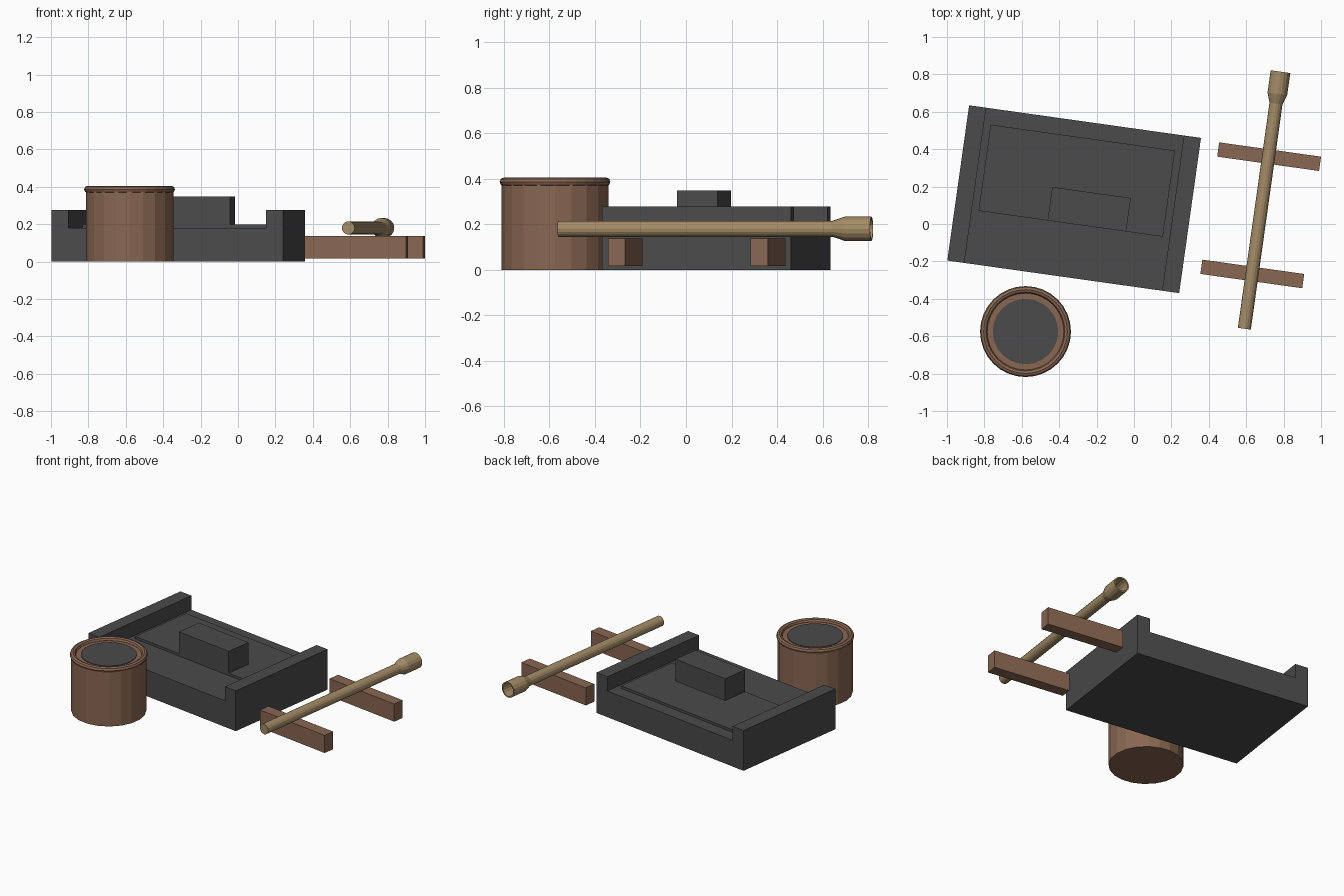
import bpy, bmesh, math
from mathutils import Matrix, Vector

if "Cube" in bpy.data.objects:
    bpy.data.objects.remove(bpy.data.objects["Cube"], do_unlink=True)

TURN = math.radians(-8)


def material(name, rgb):
    m = bpy.data.materials.new(name)
    m.use_nodes = True
    m.diffuse_color = (*rgb, 1)
    m.node_tree.nodes["Principled BSDF"].inputs["Base Color"].default_value = (*rgb, 1)
    return m


GREY = material("dark grey", (0.07, 0.07, 0.07))
BROWN = material("wood brown", (0.25, 0.135, 0.085))
TAN = material("tan", (0.37, 0.26, 0.135))


def finish(name, bm, mat, matrix):
    bmesh.ops.recalc_face_normals(bm, faces=bm.faces)
    mesh = bpy.data.meshes.new(name)
    bm.to_mesh(mesh)
    bm.free()
    mesh.materials.append(mat)
    ob = bpy.data.objects.new(name, mesh)
    ob.matrix_world = matrix
    bpy.context.collection.objects.link(ob)
    return ob


def turned(x, y, z=0):
    return Matrix.Translation((x, y, z)) @ Matrix.Rotation(TURN, 4, "Z")


def box(name, frame, centre, size, bottom, top, mat):
    """Box in a turned frame: centre and size in plan, then its heights."""
    bm = bmesh.new()
    bmesh.ops.create_cube(bm, size=1)
    bmesh.ops.scale(bm, vec=(*size, top - bottom), verts=bm.verts)
    bmesh.ops.translate(bm, vec=(*centre, (top + bottom) / 2), verts=bm.verts)
    return finish(name, bm, mat, frame)


def lathe(name, profile, sides, mat, matrix, closed=False):
    """Spin (radius, height) points round z."""
    bm = bmesh.new()
    pts = profile + profile[:1] if closed else profile
    verts = [bm.verts.new((r, 0, z)) for r, z in pts]
    edges = [bm.edges.new(pair) for pair in zip(verts, verts[1:])]
    bmesh.ops.spin(bm, geom=verts + edges, cent=(0, 0, 0), axis=(0, 0, 1),
                   angle=math.tau, steps=sides)
    bmesh.ops.remove_doubles(bm, verts=bm.verts, dist=0.0005)
    return finish(name, bm, mat, matrix)


# Tray with raised ends, a thin panel and a block on it
tray = turned(-0.32, 0.1325)
box("tray_base", tray, (0, 0), (1.252, 0.838), 0, 0.18, GREY)
for side, label in ((1, "left"), (-1, "right")):
    box(f"tray_{label}_end", tray, (side * 0.58, 0), (0.092, 0.838), 0.18, 0.277, GREY)
box("tray_panel", tray, (0, 0.1), (0.995, 0.465), 0.18, 0.197, GREY)
box("tray_block", tray, (0.087, -0.042), (0.424, 0.181), 0.18, 0.347, GREY)

# Two wooden bearers
for label, x, y in (("front", 0.6325, -0.267), ("back", 0.7225, 0.36)):
    box(f"{label}_bearer", turned(x, y), (0, 0), (0.55, 0.077), 0.016, 0.137, BROWN)

# Rod with a hollow flared socket, lying along y
lathe("socket_rod",
      [(0, 0), (0.035, 0), (0.035, 1.215), (0.053, 1.268), (0.053, 1.388),
       (0.044, 1.388), (0.044, 1.29), (0, 1.29)], 16, TAN,
      turned(0.59, -0.56, 0.18) @ Matrix.Rotation(-math.pi / 2, 4, "X"))

# Tub with a rounded rim and dark contents
tub = Matrix.Translation((-0.58, -0.575, 0))
lathe("tub_body", [(0, 0), (0.234, 0), (0.234, 0.385), (0, 0.385)], 20, BROWN, tub)
ring = [(0.224 + 0.019 * math.cos(a), 0.386 + 0.019 * math.sin(a))
        for a in (math.tau * i / 8 for i in range(8))]
lathe("tub_rim", ring, 32, BROWN, tub, closed=True)
lathe("tub_contents", [(0, 0.38), (0.175, 0.38), (0.175, 0.389), (0, 0.389)], 24, GREY, tub)
